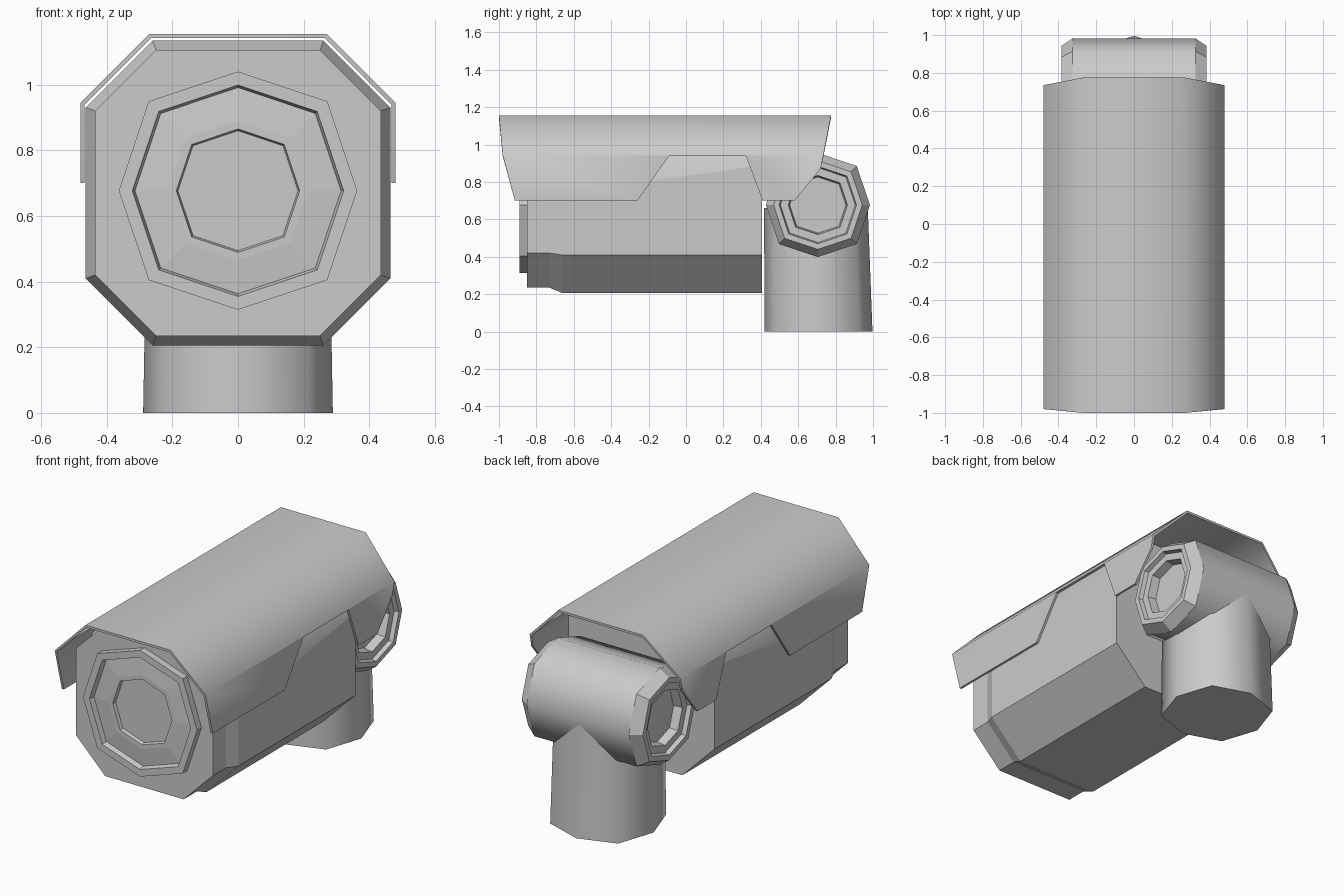
import bpy, bmesh, math
from mathutils import Vector

if "Cube" in bpy.data.objects:
    bpy.data.objects.remove(bpy.data.objects["Cube"])


def make(name, bm, smooth=None, recalc=True):
    if recalc:
        bmesh.ops.recalc_face_normals(bm, faces=bm.faces)
    me = bpy.data.meshes.new(name)
    bm.to_mesh(me)
    bm.free()
    ob = bpy.data.objects.new(name, me)
    bpy.context.collection.objects.link(ob)
    if smooth:
        shade(ob, smooth)
    return ob


def shade(ob, angle):
    bpy.ops.object.select_all(action='DESELECT')
    ob.select_set(True)
    bpy.context.view_layer.objects.active = ob
    bpy.ops.object.shade_smooth_by_angle(angle=math.radians(angle))


def loft(bm, rings, cap_start=True, cap_end=True):
    vs = [[bm.verts.new(p) for p in r] for r in rings]
    for a, b in zip(vs, vs[1:]):
        for i in range(len(a)):
            j = (i + 1) % len(a)
            bm.faces.new((a[i], a[j], b[j], b[i]))
    if cap_start:
        bm.faces.new(vs[0])
    if cap_end:
        bm.faces.new(vs[-1])


def round8(center, u, v, r):
    # eight-sided ring with slightly wider diagonal corners
    pts = []
    for i in range(8):
        a = i * math.pi / 4
        k = r * (1.06 if i % 2 else 1.0)
        pts.append(Vector(center) + k * (math.cos(a) * Vector(u) + math.sin(a) * Vector(v)))
    return pts


X, Y, Z = (1, 0, 0), (0, 1, 0), (0, 0, 1)

# camera housing: octagonal body, narrower at the front
bm = bmesh.new()
rings = []
for y, h, c in ((-.85, .435, .25), (-.73, .435, .25), (-.66, .464, .26), (.405, .464, .26)):
    o = [(h, c), (c, h), (-c, h), (-h, c), (-h, -c), (-c, -h), (c, -h), (h, -c)]
    rings.append([(x, y, .67 + z) for x, z in o])
loft(bm, rings)
make("camera_body", bm)

# lens: rim, sloped dish and recessed glass
bm = bmesh.new()
lens = [(.363, -.845), (.363, -.89), (.322, -.89), (.314, -.86),
        (.213, -.87), (.188, -.87), (.180, -.84)]
loft(bm, [round8((0, y, .677), X, Z, r) for r, y in lens])
make("lens", bm)

# sun hood: half shell, mirrored and thickened
bm = bmesh.new()
side = [(-.98, .945), (-.915, .70), (-.26, .70), (-.09, .94), (.32, .94),
        (.41, .70), (.58, .70), (.72, .87), (.735, .945)]
top = [bm.verts.new(p) for p in ((0, -1, 1.155), (.27, -1, 1.155), (.27, .775, 1.155), (0, .775, 1.155))]
sv = [bm.verts.new((.48, y, z)) for y, z in side]
bm.faces.new(top)
bm.faces.new((top[1], sv[0], sv[-1], top[2]))
bm.faces.new(sv)
hood = make("sun_hood", bm, recalc=False)
hood.modifiers.new("mirror", 'MIRROR')
s = hood.modifiers.new("thickness", 'SOLIDIFY')
s.thickness, s.offset, s.use_even_offset = .013, -1, True
bpy.context.view_layer.objects.active = hood
hood.select_set(True)
for m in ("mirror", "thickness"):
    bpy.ops.object.modifier_apply(modifier=m)
shade(hood, 50)

# hinge barrel across the back
HC = (.705, .677)
bm = bmesh.new()
loft(bm, [round8((x, *HC), Y, Z, .278) for x in (-.325, .325)], False, False)
make("hinge_barrel", bm, 60)

# bevelled hinge end caps with recessed centres
for name, sx in (("left_hinge_cap", -1), ("right_hinge_cap", 1)):
    bm = bmesh.new()
    cap = [(.278, .325), (.237, .385), (.207, .385), (.200, .36),
           (.158, .36), (.150, .31)]
    loft(bm, [round8((sx * x, *HC), Y, Z, r) for r, x in cap], False, True)
    bmesh.ops.recalc_face_normals(bm, faces=bm.faces)
    if bm.faces[0].normal.x * sx < 0:
        bmesh.ops.reverse_faces(bm, faces=bm.faces)
    make(name, bm, recalc=False)

# mounting post running up into the hinge, leaning in at the back
bm = bmesh.new()
low = round8((0, .708, 0), X, Y, .289)
high = round8((0, .695, .66), X, Y, .277)
loft(bm, [low, high])
make("mounting_post", bm, 60)
